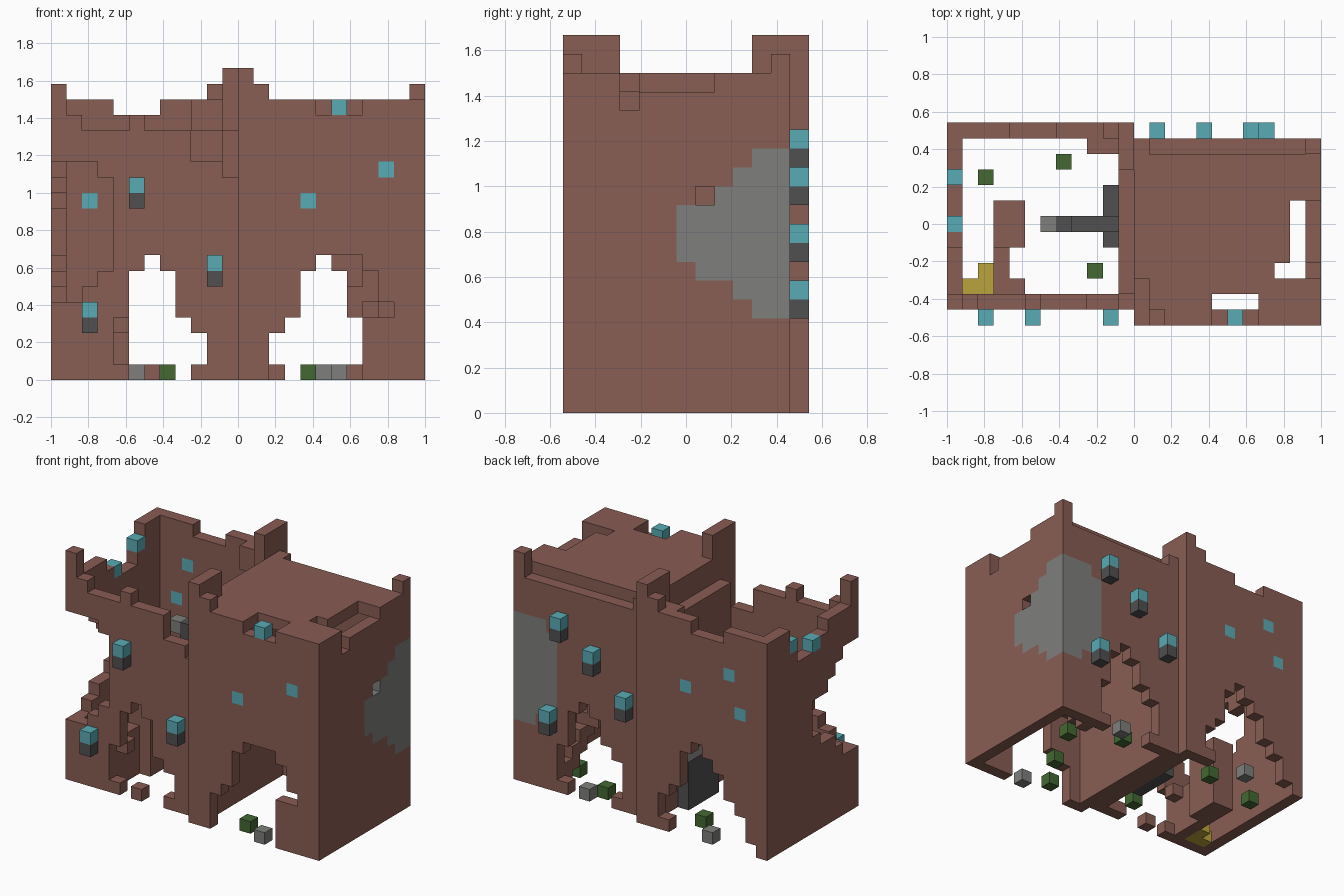
import bpy
import bmesh
from mathutils import Vector

cube = bpy.data.objects.get("Cube")
if cube:
    bpy.data.objects.remove(cube, do_unlink=True)

UNIT = 1 / 12
WIDE, DEEP = 24, 13
cells = {}  # block position -> part name

COLOURS = {
    "brick_walls": ("brown brick", (0.25, 0.109, 0.087)),
    "plaster_patch": ("pale grey", (0.21, 0.216, 0.2)),
    "lamp_posts": ("dark grey", (0.08, 0.08, 0.08)),
    "blue_lights": ("light blue", (0.1, 0.41, 0.46)),
    "ground_plants": ("leaf green", (0.058, 0.14, 0.033)),
    "gold_pile": ("gold", (0.5, 0.37, 0.045)),
}
PARTS = {p: p for p in COLOURS}
BRICK, GREY, DARK, BLUE, GREEN, GOLD = COLOURS


def fill(part, xs, ys, zs):
    """Fill a box of blocks; ranges are (first, past_last). None clears."""
    for i in range(*xs):
        for j in range(*ys):
            for k in range(*zs):
                if part is None:
                    cells.pop((i, j, k), None)
                else:
                    cells[i, j, k] = part


def one(part, i, j, k):
    fill(part, (i, i + 1), (j, j + 1), (k, k + 1))


def trim(i, j, height):
    """Set the top of a wall column."""
    fill(None, (i, i + 1), (j, j + 1), (height, 22))


def arch(j, rows):
    """Open a ragged doorway, one span per course from the ground."""
    for k, (a, b) in enumerate(rows):
        fill(None, (a, b + 1), (j, j + 1), (k, k + 1))


def shell(x0, y0):
    """Four walls of a square house."""
    x1, y1 = x0 + 12, y0 + 12
    fill(BRICK, (x0, x1), (y0, y1), (0, 18))
    fill(None, (x0 + 1, x1 - 1), (y0 + 1, y1 - 1), (0, 18))


shell(0, 1)
shell(12, 0)

# Flat roof on the intact house, with lowered back edge and chipped spots
fill(BRICK, (13, 23), (1, 11), (17, 18))
fill(None, (13, 23), (11, 12), (17, 18))
fill(None, (17, 20), (0, 2), (17, 18))
fill(None, (22, 24), (4, 8), (17, 18))
fill(None, (21, 24), (3, 4), (17, 18))
one(None, 23, 3, 16)
one(BRICK, 23, 11, 18)

# Corner spikes: one house is the other turned half round
fill(BRICK, (12, 13), (0, 3), (18, 20))
one(BRICK, 13, 0, 18)
fill(BRICK, (11, 12), (10, 13), (18, 20))
one(BRICK, 10, 12, 18)
fill(BRICK, (9, 11), (11, 12), (16, 18))

# Ragged wall tops of the ruined house
one(BRICK, 0, 1, 18)
for i, h in enumerate([17, 16, 16, 16, 17, 16, 16, 16, 14, 14, 13], 1):
    trim(i, 1, h)
for j, h in enumerate([17, 17, 17, 16, 16, 15, 15, 17], 2):
    trim(0, j, h)
for j in range(2, 10):
    trim(11, j, 16)
fill(None, (4, 7), (12, 13), (17, 18))

# Blasted corner on the ruin, plastered over on the intact house
side_gap = [(5, 14), (5, 14), (6, 13), (7, 12), (7, 11), (8, 11)]
face_gap = [(5, 14), (5, 14), (6, 14), (7, 13)]
for n, zs in enumerate(side_gap):
    fill(None, (0, 1), (n + 1, n + 2), zs)
    fill(GREY, (23, 24), (11 - n, 12 - n), zs)
for n, zs in enumerate(face_gap):
    fill(None, (n, n + 1), (1, 2), zs)
    fill(GREY, (23 - n, 24 - n), (11, 12), zs)
one(None, 23, 7, 11)

# Doorways
arch(0, [(14, 19)] * 3 + [(15, 19), (16, 21), (16, 20), (16, 20), (17, 19)])
arch(11, [(15, 18)] + [(14, 19)] * 3 + [(15, 18), (16, 18), (16, 18), (17, 17)])
arch(1, [(5, 8), (4, 9), (4, 9), (4, 8), (5, 7), (5, 7), (5, 7), (6, 6)])
arch(12, [(1, 8), (2, 9), (2, 9), (3, 8), (4, 7), (4, 7), (5, 7), (6, 6)])
one(BRICK, 6, 1, 0)

# Inner walls and broken stairs
fill(BRICK, (3, 4), (2, 5), (0, 4))
fill(BRICK, (3, 5), (5, 8), (0, 6))
one(BRICK, 4, 2, 3)
for n in range(6):
    fill(BRICK, (20, 21), (10 - n, 11 - n), (n, n + 2))
fill(BRICK, (19, 20), (5, 8), (4, 6))

# Hearth and hanging beam
fill(DARK, (10, 11), (5, 9), (0, 4))
fill(DARK, (7, 11), (6, 7), (11, 12))
one(DARK, 7, 6, 12)
one(GREY, 6, 6, 12)

# Lamps standing proud of the walls, each on a dark block
for i, j, k in [(2, 0, 4), (5, 0, 12), (10, 0, 7),
                (13, 12, 9), (16, 12, 12), (19, 12, 14), (20, 12, 6)]:
    one(BLUE, i, j, k)
    one(DARK, i, j, k - 1)

# Lights set flush in the walls
for spot in [(16, 0, 11), (21, 0, 13), (18, 0, 17), (7, 12, 12),
             (3, 12, 14), (2, 12, 11), (0, 6, 15), (0, 9, 16)]:
    one(BLUE, *spot)

# Loose things on the ground
for i, j in [(20, 8), (18, 4), (16, 1), (9, 3), (16, 10), (7, 10), (2, 9)]:
    one(GREEN, i, j, 0)
for i, j in [(17, 11), (18, 0), (5, 12)]:
    one(GREY, i, j, 0)
for i, j in [(1, 2), (2, 2), (2, 3)]:
    one(GOLD, i, j, 0)

# Turn the blocks into one mesh per part, keeping only exposed faces
AXES = [Vector((1, 0, 0)), Vector((0, 1, 0)), Vector((0, 0, 1))]
for part, (label, rgb) in COLOURS.items():
    mat = bpy.data.materials.new(label)
    mat.use_nodes = True
    colour = (*rgb, 1)
    mat.diffuse_color = colour
    shader = next(n for n in mat.node_tree.nodes if n.type == "BSDF_PRINCIPLED")
    shader.inputs["Base Color"].default_value = colour
    bm = bmesh.new()
    for cell, owner in cells.items():
        if owner != part:
            continue
        mid = Vector(cell) + Vector((0.5, 0.5, 0.5))
        for a in range(3):
            for sign in (1, -1):
                out = AXES[a] * sign
                near = tuple(int(c + d) for c, d in zip(cell, out))
                if near in cells:
                    continue
                u = AXES[(a + 1) % 3] / 2
                v = AXES[(a + 2) % 3] / 2 * sign
                centre = mid + out / 2 - Vector((WIDE / 2, DEEP / 2, 0))
                bm.faces.new([bm.verts.new((centre + p) * UNIT)
                              for p in (-u - v, u - v, u + v, v - u)])
    bmesh.ops.remove_doubles(bm, verts=bm.verts, dist=UNIT / 100)
    mesh = bpy.data.meshes.new(part)
    bm.to_mesh(mesh)
    bm.free()
    mesh.materials.append(mat)
    bpy.context.collection.objects.link(bpy.data.objects.new(part, mesh))
